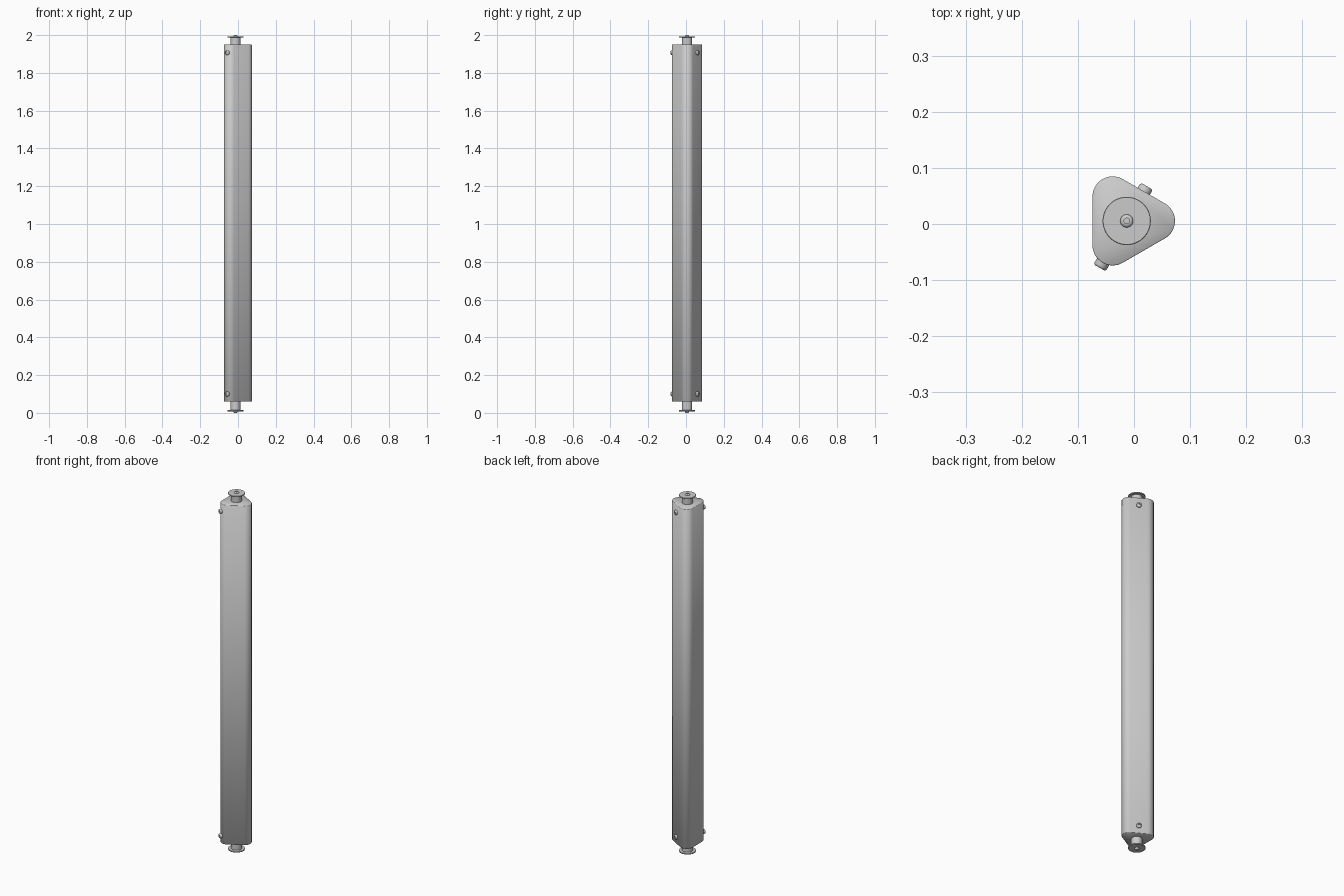
import bpy, bmesh
from math import pi, sin, cos, radians
from mathutils import Vector, Matrix

if "Cube" in bpy.data.objects:
    bpy.data.objects.remove(bpy.data.objects["Cube"])

CX, CY = -0.013, 0.0055          # roller axis
Z0, Z1 = 0.06, 1.95              # body ends


def finish(bm, name, angle=35):
    bmesh.ops.recalc_face_normals(bm, faces=bm.faces)
    me = bpy.data.meshes.new(name)
    bm.to_mesh(me)
    bm.free()
    ob = bpy.data.objects.new(name, me)
    bpy.context.collection.objects.link(ob)
    bpy.ops.object.select_all(action='DESELECT')
    ob.select_set(True)
    bpy.context.view_layer.objects.active = ob
    bpy.ops.object.shade_smooth_by_angle(angle=radians(angle))
    return ob


def lathe(name, profile, matrix, steps=40):
    """Spin (radius, height) points about local z, then place."""
    bm = bmesh.new()
    vs = [bm.verts.new((r, 0, h)) for r, h in profile]
    edges = [bm.edges.new(p) for p in zip(vs, vs[1:])]
    bmesh.ops.spin(bm, geom=vs + edges, cent=(0, 0, 0), axis=(0, 0, 1),
                   angle=2 * pi, steps=steps)
    bmesh.ops.remove_doubles(bm, verts=bm.verts, dist=1e-5)
    bmesh.ops.transform(bm, matrix=matrix, verts=bm.verts)
    return finish(bm, name)


# Rounded triangular tube with slightly eased end edges
def ring(bm, z, radius):
    pts = []
    for k in range(3):
        a = k * 2 * pi / 3
        for i in range(17):
            t = a - pi / 3 + i / 16 * 2 * pi / 3
            pts.append(bm.verts.new((CX + 0.05 * cos(a) + radius * cos(t),
                                     CY + 0.05 * sin(a) + radius * sin(t), z)))
    return pts


bm = bmesh.new()
e = 0.0015
rings = [ring(bm, z, r) for z, r in
         ((Z0, 0.036 - e), (Z0 + e, 0.036), (Z1 - e, 0.036), (Z1, 0.036 - e))]
for lo, hi in zip(rings, rings[1:]):
    for i in range(len(lo)):
        j = (i + 1) % len(lo)
        bm.faces.new((lo[i], lo[j], hi[j], hi[i]))
bm.faces.new(rings[0])
bm.faces.new(rings[-1])
finish(bm, "triangular_tube", 50)

# End journals: neck, thin flange and small centre screw, mirrored top and bottom
neck = [(0, -0.01), (0.027, -0.01), (0.027, 0.039), (0, 0.039)]
flange = [(0, 0.038), (0.042, 0.038), (0.043, 0.039), (0.043, 0.042),
          (0.042, 0.043), (0, 0.043)]
screw = [(0, 0.042), (0.0116, 0.042), (0.0116, 0.046), (0.010, 0.0485),
         (0.007, 0.05), (0.005, 0.05), (0.005, 0.046), (0, 0.046)]
for end, z, s in (("top", Z1, 1), ("bottom", Z0, -1)):
    # the bottom end reaches z = 0, slightly further than the top
    k = 0.05 if s > 0 else 0.06
    m = Matrix.Translation((CX, CY, z)) @ Matrix.Diagonal((1, 1, s * k / 0.05, 1))
    lathe(end + "_neck", neck, m)
    lathe(end + "_flange", flange, m, 48)
    lathe(end + "_centre_screw", screw, m, 32)

# Cross bolts: socket heads on one flat face and on the opposite corner
head = [(0, -0.006), (0.0125, -0.006), (0.0125, 0.007), (0.011, 0.0095),
        (0.009, 0.0105), (0.0055, 0.0105), (0.0055, 0.005), (0, 0.005)]
axis = Vector((0.5, 0.866, 0)).normalized()
for end, z in (("lower", 0.10), ("upper", 1.907)):
    for side, d, dist in (("face", axis, 0.061), ("corner", -axis, 0.086)):
        m = (Matrix.Translation(Vector((CX, CY, z)) + d * dist)
             @ d.to_track_quat('Z', 'Y').to_matrix().to_4x4())
        lathe(f"{end}_{side}_bolt", head, m, 24)
